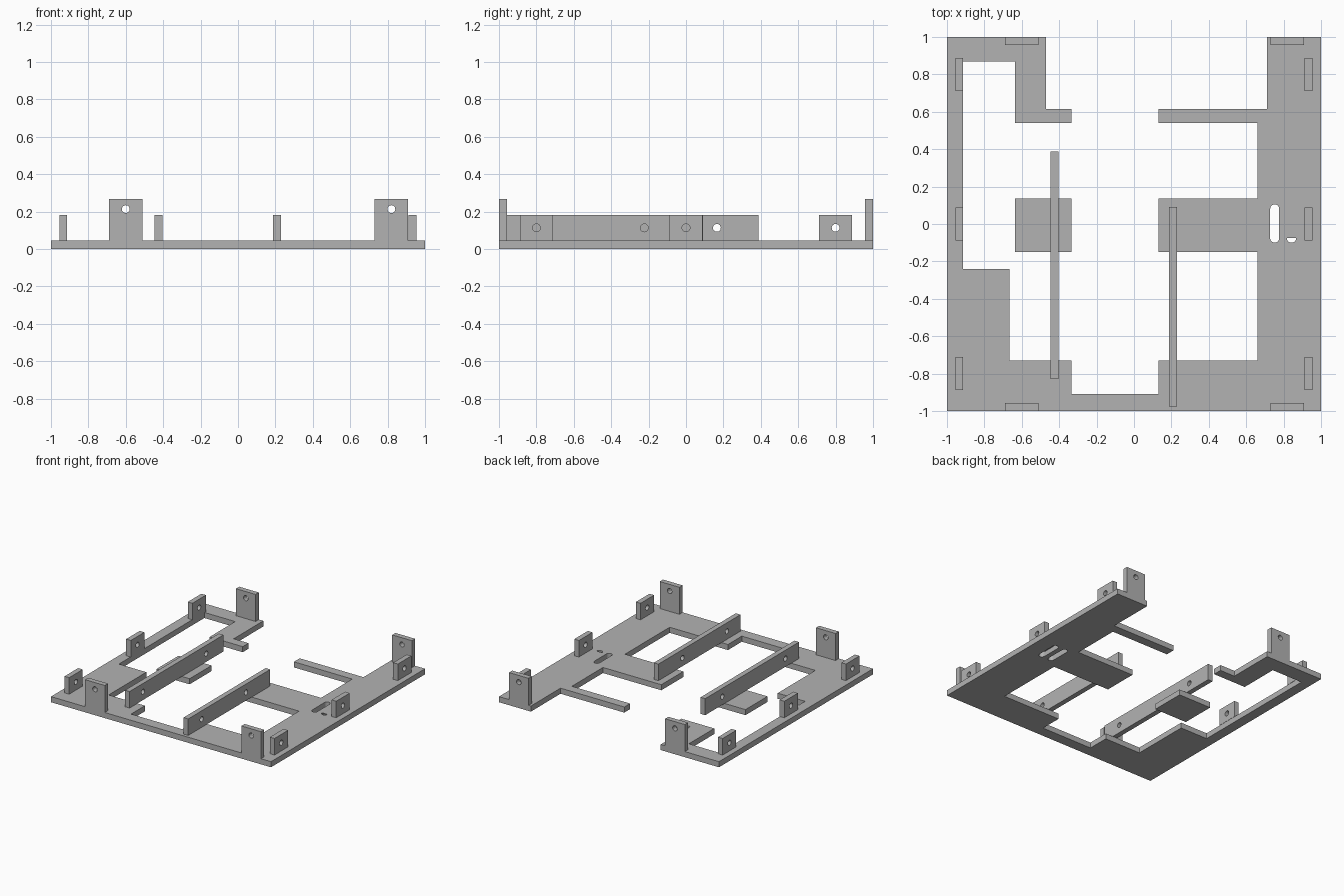
import bpy, bmesh, math
from mathutils import Vector

cube = bpy.data.objects.get("Cube")
if cube:
    bpy.data.objects.remove(cube, do_unlink=True)

grey = bpy.data.materials.new("plain grey")
grey.use_nodes = True
colour = (0.45, 0.45, 0.45, 1)
grey.diffuse_color = colour
grey.node_tree.nodes["Principled BSDF"].inputs["Base Color"].default_value = colour

BASE = 0.046   # base plate thickness
WALL = 0.042   # thickness of every upright


def rect(u0, u1, v0, v1):
    return [(u0, v0), (u1, v0), (u1, v1), (u0, v1)]


def circle(u, v, r=0.021, n=24):
    return [(u + r * math.cos(math.tau * i / n), v + r * math.sin(math.tau * i / n))
            for i in range(n)]


def slot(u, v0, v1, r):
    """Long rounded slot running along v."""
    steps = [math.pi * i / 10 for i in range(11)]
    top = [(u + r * math.cos(a), v1 - r + r * math.sin(a)) for a in steps]
    return top + [(u - r * math.cos(a), v0 + r - r * math.sin(a)) for a in steps]


def slab(name, outline, holes, place, depth):
    """Fill an outline with holes, place it in space and extrude it."""
    bm = bmesh.new()
    edges = []
    for loop in [outline] + holes:
        verts = [bm.verts.new(place(u, v)) for u, v in loop]
        edges += [bm.edges.new((a, b)) for a, b in zip(verts, verts[1:] + verts[:1])]
    bmesh.ops.triangle_fill(bm, edges=edges, use_beauty=True)
    out = bmesh.ops.extrude_face_region(bm, geom=bm.faces[:], use_keep_orig=True)
    moved = [g for g in out["geom"] if isinstance(g, bmesh.types.BMVert)]
    bmesh.ops.translate(bm, verts=moved, vec=Vector(depth))
    bmesh.ops.recalc_face_normals(bm, faces=bm.faces[:])
    mesh = bpy.data.meshes.new(name)
    bm.to_mesh(mesh)
    bm.free()
    mesh.materials.append(grey)
    obj = bpy.data.objects.new(name, mesh)
    bpy.context.collection.objects.link(obj)
    return obj


def flat(name, outline, holes=(), z=0, height=BASE):
    return slab(name, outline, list(holes), lambda u, v: (u, v, z), (0, 0, height))


def side_wall(name, x, y0, y1, hole_ys):
    """Upright running along y, drilled across."""
    slab(name, rect(y0, y1, BASE, 0.182), [circle(y, 0.113) for y in hole_ys],
         lambda u, v: (x, u, v), (WALL, 0, 0))


def end_tab(name, x, y):
    """Tall upright facing front or back."""
    slab(name, rect(x - 0.089, x + 0.089, BASE, 0.268), [circle(x, 0.213)],
         lambda u, v: (u, y, v), (0, WALL, 0))


# Base frame, open at the back
frame = [(-1, -1), (1, -1), (1, 1), (0.71, 1), (0.71, 0.615), (0.13, 0.615),
         (0.13, 0.54), (0.66, 0.54), (0.66, 0.135), (0.13, 0.135),
         (0.13, -0.15), (0.66, -0.15), (0.66, -0.73), (0.13, -0.73),
         (0.13, -0.91), (-0.335, -0.91), (-0.335, -0.73), (-0.665, -0.73),
         (-0.665, -0.24), (-0.915, -0.24), (-0.915, 0.87), (-0.635, 0.87),
         (-0.635, 0.54), (-0.335, 0.54), (-0.335, 0.615), (-0.47, 0.615),
         (-0.47, 1), (-1, 1)]
flat("base_frame", frame, [slot(0.752, -0.1, 0.105, 0.024),
                           slot(0.842, -0.1, 0.105, 0.025)])
flat("slot_cover", rect(0.817, 0.867, -0.075, 0.105), z=BASE - 0.006, height=0.006)

# Separate pad under the right rail
flat("centre_pad", rect(-0.635, -0.335, -0.15, 0.135))

# Long rails
side_wall("right_rail", -0.446, -0.83, 0.388, (-0.655, 0.165))
side_wall("left_rail", 0.188, -0.975, 0.09, (-0.8, -0.223))

# Small tabs along both sides
for side, x in (("right", -0.955), ("left", 0.912)):
    for place, y in (("front", -0.8), ("middle", 0), ("back", 0.8)):
        side_wall(f"{side}_{place}_tab", x, y - 0.088, y + 0.088, (y,))

# Tall tabs at both ends
for side, x in (("right", -0.6), ("left", 0.82)):
    end_tab(f"{side}_front_end_tab", x, -1)
    end_tab(f"{side}_back_end_tab", x, 1 - WALL)
